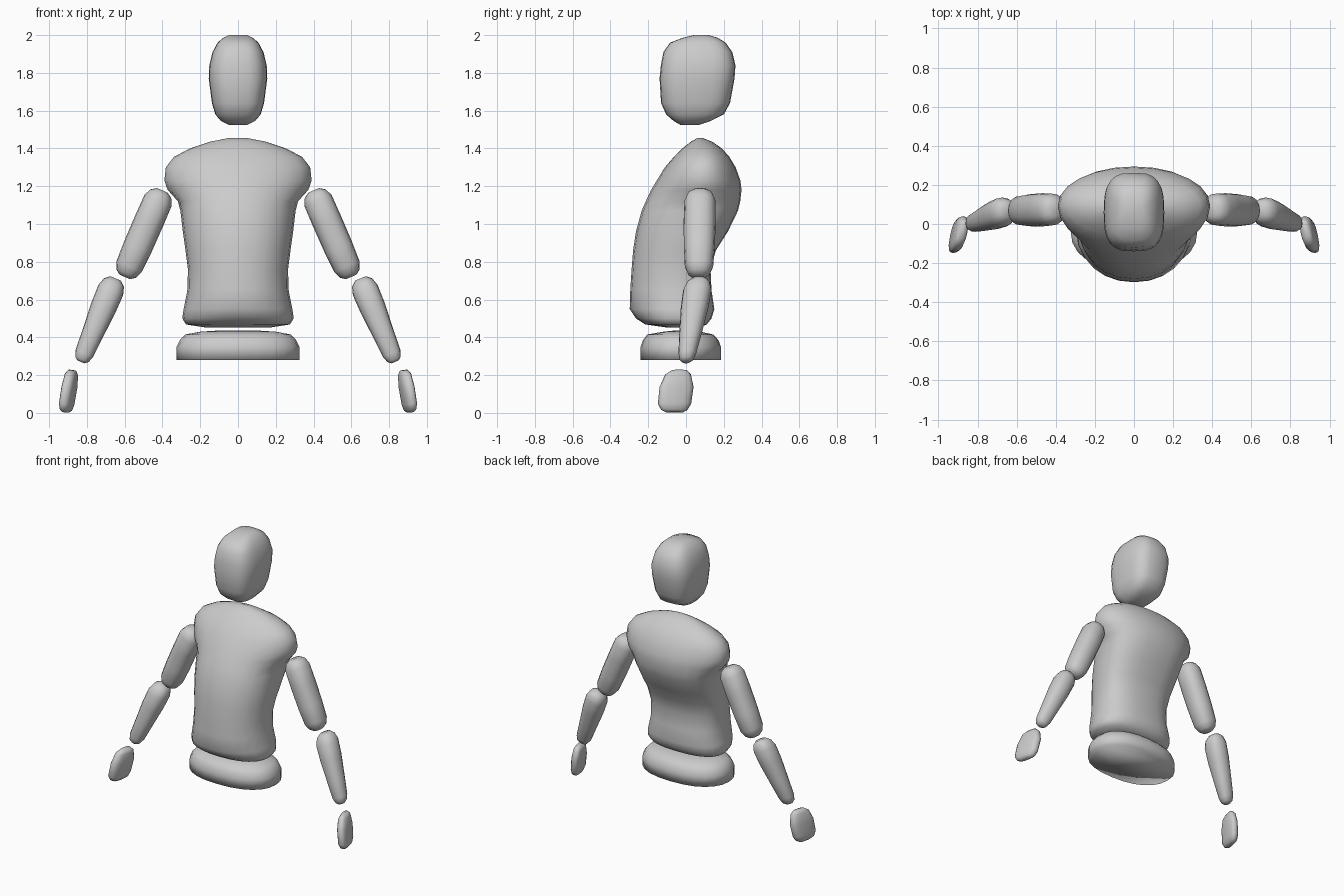
import bpy, bmesh
from math import sin, cos, tau
from mathutils import Vector


def spow(v, n):
    return (abs(v) ** (2 / n)) * (1 if v >= 0 else -1)


def skin(name, rings):
    """Bridge equal-length rings, cap both ends, shade smooth."""
    bm = bmesh.new()
    loops = [[bm.verts.new(p) for p in r] for r in rings]
    n = len(loops[0])
    for a, b in zip(loops, loops[1:]):
        for i in range(n):
            j = (i + 1) % n
            bm.faces.new((a[i], a[j], b[j], b[i]))
    bm.faces.new(loops[0])
    bm.faces.new(loops[-1])
    bmesh.ops.recalc_face_normals(bm, faces=bm.faces)
    me = bpy.data.meshes.new(name)
    bm.to_mesh(me)
    bm.free()
    for f in me.polygons:
        f.use_smooth = True
    ob = bpy.data.objects.new(name, me)
    bpy.context.collection.objects.link(ob)
    return ob


def section(z, w, front, back, mid, nf, nb, seg=24):
    """Horizontal ring, widest at y=mid, with its own front and back roundness."""
    pts = []
    for i in range(seg):
        c, s = cos(tau * i / seg), sin(tau * i / seg)
        n, d = (nb, back - mid) if s >= 0 else (nf, mid - front)
        pts.append((w * spow(c, n), mid + d * spow(s, n), z))
    return pts


def limb(name, start, end, profile, n, yaw=0.0, seg=16):
    """Tapered limb: profile holds (fraction, half width, half depth, y shift)."""
    for side, label in ((1, "left"), (-1, "right")):
        a, b = Vector(start), Vector(end)
        flat = Vector((b.x - a.x, 0, b.z - a.z)).normalized()
        across = Vector((-flat.z, 0, flat.x))
        depth = Vector((yaw, 1, 0))
        rings = []
        for t, rw, rd, dy in profile:
            c = a.lerp(b, t) + depth * dy
            ring = []
            for i in range(seg):
                k = tau * i / seg
                p = c + across * rw * spow(cos(k), n) + depth * rd * spow(sin(k), n)
                ring.append((p.x * side, p.y, p.z))
            rings.append(ring)
        skin(f"{label}_{name}", rings)


# head: z, half width, front, back
skin("head", [section(z, w, f, b, (f + b) / 2, 3, 3) for z, w, f, b in (
    (1.525, 0.05, -0.03, 0.07), (1.545, 0.09, -0.065, 0.13),
    (1.58, 0.12, -0.105, 0.20), (1.64, 0.138, -0.132, 0.233),
    (1.77, 0.155, -0.14, 0.257), (1.84, 0.152, -0.133, 0.262),
    (1.91, 0.135, -0.12, 0.245), (1.96, 0.108, -0.085, 0.21),
    (1.985, 0.08, -0.02, 0.17), (2.0, 0.05, 0.04, 0.12))])

# torso: z, half width, front, back, widest y, front and back roundness
skin("torso", [section(*r) for r in (
    (0.452, 0.17, -0.10, 0.07, -0.03, 2.3, 2.4),
    (0.468, 0.275, -0.215, 0.11, -0.04, 2.3, 2.5),
    (0.50, 0.295, -0.265, 0.135, -0.04, 2.2, 2.5),
    (0.55, 0.288, -0.298, 0.15, -0.04, 2.1, 2.5),
    (0.65, 0.268, -0.295, 0.135, -0.04, 2.2, 2.5),
    (0.76, 0.265, -0.288, 0.13, -0.03, 2.2, 2.5),
    (0.86, 0.278, -0.28, 0.158, -0.01, 2.2, 2.5),
    (0.96, 0.292, -0.265, 0.222, 0.02, 2.2, 2.5),
    (1.07, 0.305, -0.235, 0.275, 0.06, 2.2, 2.6),
    (1.12, 0.318, -0.213, 0.287, 0.08, 2.1, 2.5),
    (1.18, 0.372, -0.185, 0.294, 0.09, 1.9, 2.1),
    (1.23, 0.39, -0.155, 0.288, 0.09, 1.9, 2.1),
    (1.30, 0.382, -0.112, 0.263, 0.09, 2.0, 2.1),
    (1.355, 0.34, -0.065, 0.23, 0.09, 2.1, 2.2),
    (1.40, 0.255, -0.02, 0.19, 0.09, 2.1, 2.2),
    (1.435, 0.15, 0.025, 0.14, 0.085, 2.1, 2.1),
    (1.455, 0.05, 0.06, 0.09, 0.075, 2, 2))])

# pelvis, flat underneath
skin("pelvis", [section(z, w, f, b, -0.03, 2.3, 2.3) for z, w, f, b in (
    (0.28, 0.325, -0.24, 0.185), (0.35, 0.325, -0.24, 0.185),
    (0.385, 0.308, -0.228, 0.172), (0.415, 0.28, -0.205, 0.145),
    (0.43, 0.20, -0.12, 0.075), (0.435, 0.12, -0.07, 0.02))])

# upper arms
limb("upper_arm", (0.40, 0.075, 1.178), (0.60, 0.068, 0.72), (
    (0, 0.03, 0.04, 0), (0.04, 0.06, 0.066, 0), (0.12, 0.078, 0.082, 0),
    (0.35, 0.079, 0.085, 0), (0.65, 0.078, 0.082, 0), (0.88, 0.073, 0.075, 0),
    (0.96, 0.057, 0.058, 0), (1, 0.03, 0.035, 0)), 2.3)

# forearms
limb("forearm", (0.648, 0.07, 0.712), (0.832, 0.0, 0.27), (
    (0, 0.03, 0.035, 0), (0.05, 0.058, 0.06, 0), (0.14, 0.071, 0.075, 0),
    (0.35, 0.069, 0.073, 0), (0.65, 0.058, 0.06, 0), (0.9, 0.05, 0.047, 0),
    (0.97, 0.038, 0.036, 0), (1, 0.02, 0.02, 0)), 2.3)

# hands: thin mitts, front edge turned outward
limb("hand", (0.878, -0.04, 0.226), (0.913, -0.06, 0.003), (
    (0, 0.017, 0.04, 0.005), (0.1, 0.03, 0.068, 0.0), (0.4, 0.035, 0.09, -0.002),
    (0.8, 0.034, 0.088, -0.005), (0.94, 0.028, 0.07, -0.003),
    (1, 0.014, 0.045, 0)), 2.8, yaw=-0.2)
